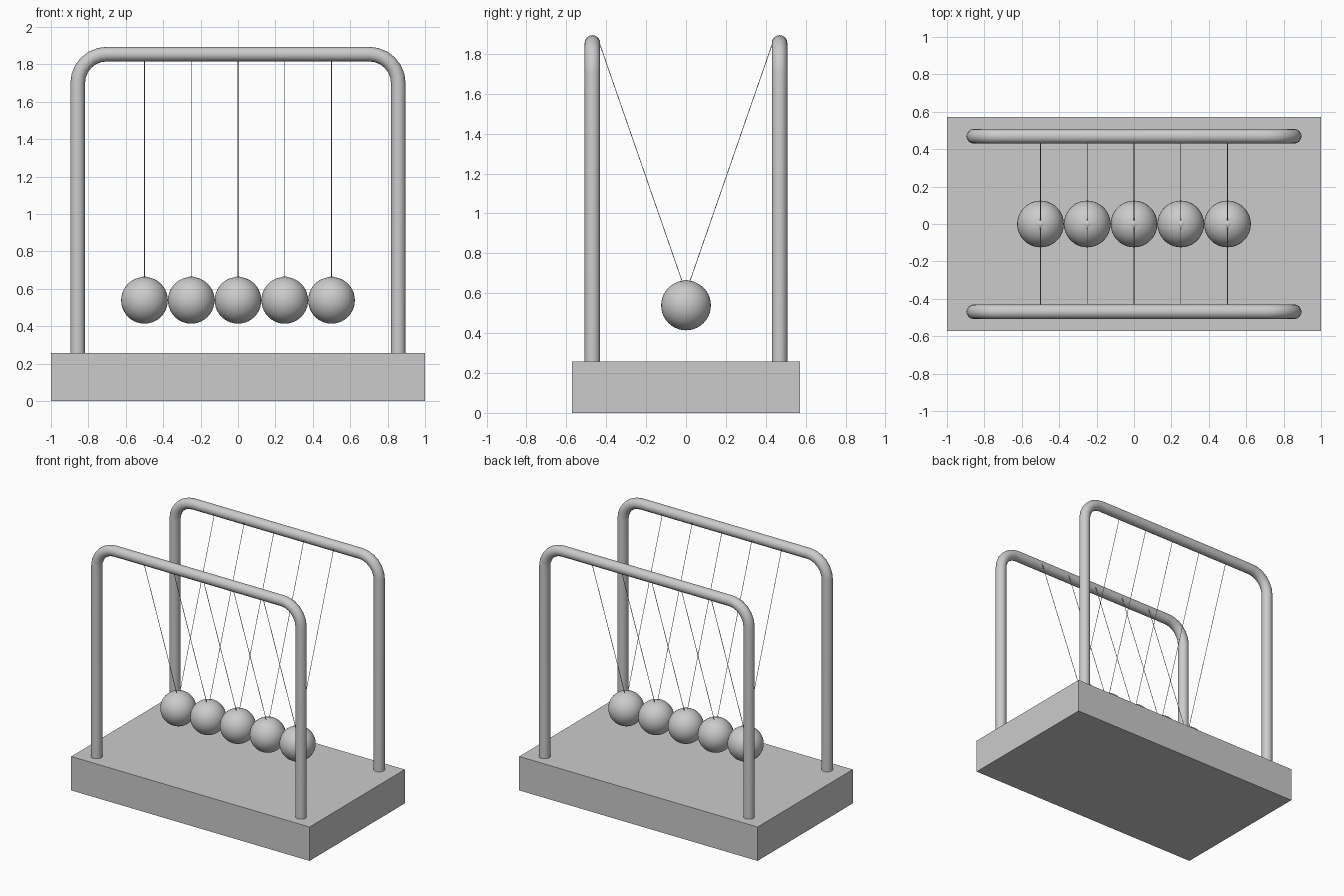
import bpy, math

if "Cube" in bpy.data.objects:
    bpy.data.objects.remove(bpy.data.objects["Cube"])

grey = bpy.data.materials.new("plain_grey")
grey.diffuse_color = (0.6, 0.6, 0.6, 1)
grey.use_nodes = True
grey.node_tree.nodes["Principled BSDF"].inputs["Base Color"].default_value = grey.diffuse_color


def finish(name, smooth=True):
    ob = bpy.context.object
    ob.name = name
    ob.data.materials.clear()
    ob.data.materials.append(grey)
    if smooth:
        bpy.ops.object.shade_smooth_by_angle(angle=math.radians(40))
    return ob


def tube(name, points, radius, res):
    """Round bar swept along a path, turned into a mesh."""
    cu = bpy.data.curves.new(name, 'CURVE')
    cu.dimensions = '3D'
    cu.bevel_depth = radius
    cu.bevel_resolution = res
    cu.use_fill_caps = True
    sp = cu.splines.new('POLY')
    sp.points.add(len(points) - 1)
    for p, co in zip(sp.points, points):
        p.co = (*co, 1)
    ob = bpy.data.objects.new(name, cu)
    bpy.context.collection.objects.link(ob)
    bpy.ops.object.select_all(action='DESELECT')
    ob.select_set(True)
    bpy.context.view_layer.objects.active = ob
    bpy.ops.object.convert(target='MESH')
    return finish(name)


def ball(name, x, z, r, seg):
    bpy.ops.mesh.primitive_uv_sphere_add(segments=seg, ring_count=seg // 2,
                                         radius=r, location=(x, 0, z))
    return finish(name)


# base slab
bpy.ops.mesh.primitive_cube_add(size=1, location=(0, 0, 0.1285))
bpy.context.object.scale = (2, 1.142, 0.257)
bpy.ops.object.transform_apply(location=False, rotation=False, scale=True)
finish("base", smooth=False)

# two arched bars with rounded corners
LEG_X, BAR_Y, TOP_Z, TUBE_R, BEND, STEPS = 0.857, 0.469, 1.855, 0.039, 0.155, 6
corner = []
for i in range(STEPS + 1):
    a = math.pi / 2 * i / STEPS
    corner.append((LEG_X - BEND + BEND * math.cos(a), TOP_Z - BEND + BEND * math.sin(a)))
right = [(LEG_X, 0.24)] + corner
path = right + [(-x, z) for x, z in reversed(right)]
for side, label in ((-1, "front"), (1, "back")):
    tube(label + "_bar", [(x, side * BAR_Y, z) for x, z in path], TUBE_R, 6)

# five hanging balls, each with a knob and two strings
for i in range(5):
    x = (i - 2) * 0.25
    ball(f"ball_{i + 1}", x, 0.539, 0.1248, 40)
    ball(f"knob_{i + 1}", x, 0.634, 0.033, 20)
    for side, label in ((-1, "front"), (1, "back")):
        tube(f"{label}_string_{i + 1}",
             [(x, side * 0.016, 0.65), (x, side * 0.436, 1.86)], 0.002, 1)
